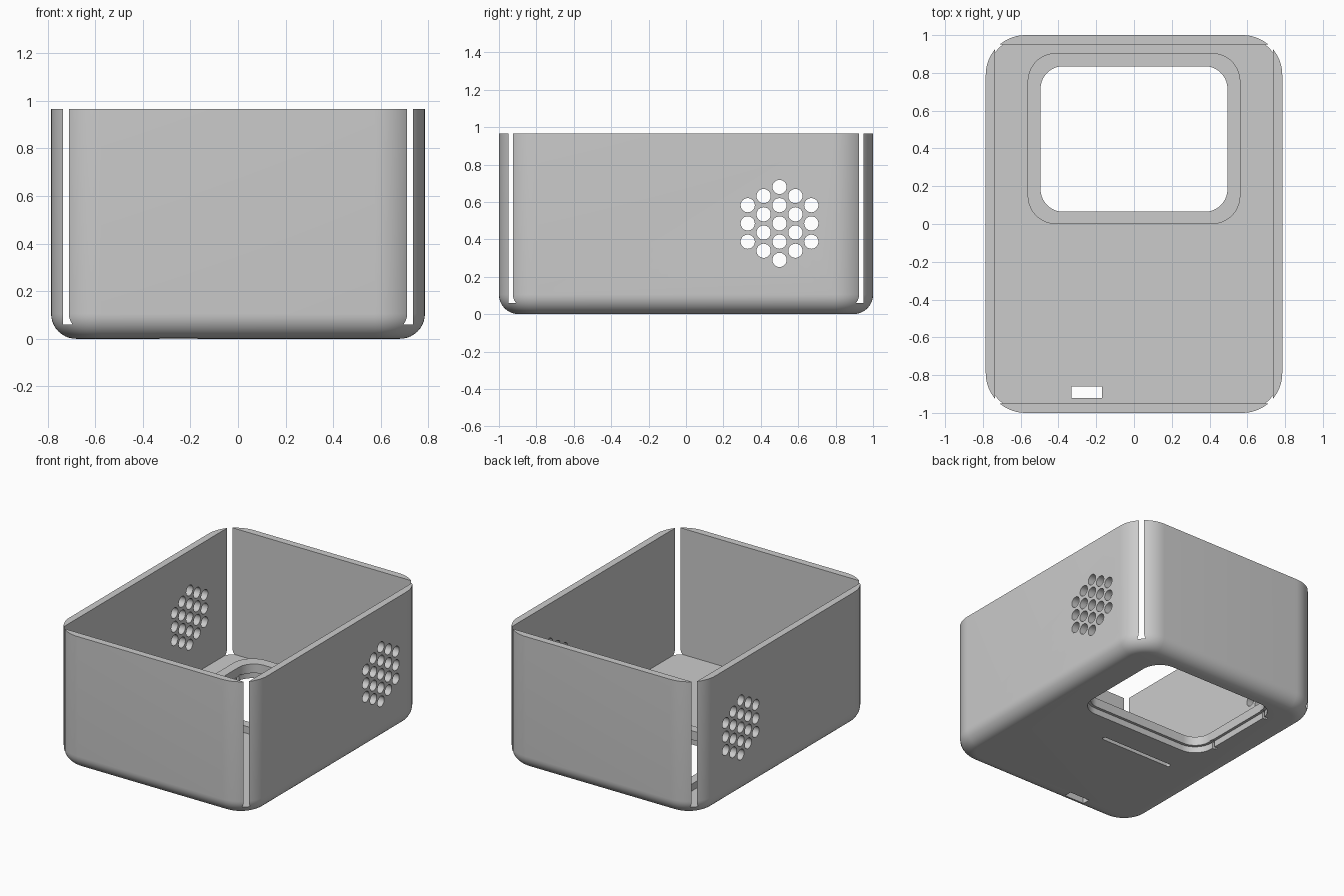
import bpy, bmesh, math

if "Cube" in bpy.data.objects:
    bpy.data.objects.remove(bpy.data.objects["Cube"])

HX, HY, H = 0.785, 1.0, 0.965      # half width, half depth, height
CORNER, FILLET = 0.21, 0.105       # plan corner radius, bottom edge radius
FLOOR = 0.06
WX, WY = 0.0, 0.45                 # window centre


def outline(cx, cy, hx, hy, r, n=14):
    pts = []
    for k, (sx, sy) in enumerate([(1, 1), (-1, 1), (-1, -1), (1, -1)]):
        for i in range(n + 1):
            a = math.pi / 2 * (k + i / n)
            pts.append((cx + sx * (hx - r) + r * math.cos(a),
                        cy + sy * (hy - r) + r * math.sin(a)))
    return pts


def loft(name, layers):
    """Closed solid through a stack of (outline, z) layers."""
    bm = bmesh.new()
    rings = [[bm.verts.new((x, y, z)) for x, y in pts] for pts, z in layers]
    for lo, hi in zip(rings, rings[1:]):
        for i in range(len(lo)):
            j = (i + 1) % len(lo)
            bm.faces.new((lo[i], lo[j], hi[j], hi[i]))
    bm.faces.new(rings[0][::-1])
    bm.faces.new(rings[-1])
    return finish(name, bm)


def finish(name, bm):
    bmesh.ops.recalc_face_normals(bm, faces=bm.faces)
    mesh = bpy.data.meshes.new(name)
    bm.to_mesh(mesh)
    bm.free()
    ob = bpy.data.objects.new(name, mesh)
    bpy.context.collection.objects.link(ob)
    return ob


def prism(name, cx, cy, hx, hy, r, z0, z1):
    pts = outline(cx, cy, hx, hy, r)
    return loft(name, [(pts, z0), (pts, z1)])


def box(name, x0, x1, y0, y1, z0, z1):
    pts = [(x0, y0), (x1, y0), (x1, y1), (x0, y1)]
    return loft(name, [(pts, z0), (pts, z1)])


def cut(target, cutter):
    mod = target.modifiers.new("cut", 'BOOLEAN')
    mod.operation, mod.solver, mod.object = 'DIFFERENCE', 'EXACT', cutter
    bpy.context.view_layer.objects.active = target
    bpy.ops.object.modifier_apply(modifier=mod.name)
    bpy.data.objects.remove(cutter, do_unlink=True)


# Outer shell with a rounded bottom edge
layers = []
for i in range(11):
    a = math.pi / 2 * i / 10
    d = FILLET * (1 - math.sin(a))
    layers.append((outline(0, 0, HX - d, HY - d, CORNER - d),
                   FILLET * (1 - math.cos(a))))
layers.append((outline(0, 0, HX, HY, CORNER), H))
case = loft("case", layers)

# Square cavity: its sharp corners break through the round ones as slots
cut(case, box("cavity", -HX + 0.05, HX - 0.05, -HY + 0.05, HY - 0.05, FLOOR, 1.2))

# Window with a shallow outside seat and two notches on its left edge
cut(case, prism("window", WX, WY, 0.495, 0.385, 0.12, -0.1, 0.3))
cut(case, prism("seat", WX, WY, 0.515, 0.405, 0.14, -0.1, 0.045))
for y in (0.21, 0.73):
    cut(case, box("notch", -0.54, -0.45, y - 0.012, y + 0.012, -0.1, 0.05))

# Cable opening and blind groove in the underside
cut(case, box("cable_hole", -0.33, -0.17, -0.92, -0.86, -0.1, 0.2))
cut(case, prism("groove", -0.16, -0.165, 0.29, 0.015, 0.0149, -0.1, 0.03))

# Speaker grilles: hexagonal pattern through both sides
bm = bmesh.new()
for col in range(-2, 3):
    count = 5 - abs(col)
    for k in range(count):
        y = 0.5 + col * 0.085
        z = 0.485 + (k - (count - 1) / 2) * 0.0975
        rings = [[bm.verts.new((x, y + 0.038 * math.cos(2 * math.pi * i / 24),
                                z + 0.038 * math.sin(2 * math.pi * i / 24)))
                  for i in range(24)] for x in (-1, 1)]
        for i in range(24):
            j = (i + 1) % 24
            bm.faces.new((rings[0][i], rings[0][j], rings[1][j], rings[1][i]))
        bm.faces.new(rings[0][::-1])
        bm.faces.new(rings[1])
cut(case, finish("grille_holes", bm))

# Raised rim around the window on the inside floor
rim = prism("window_rim", WX, 0.4525, 0.563, 0.4525, 0.15, FLOOR, 0.11)
cut(rim, prism("rim_hole", WX, WY, 0.495, 0.385, 0.12, 0, 0.3))

for ob in (case, rim):
    bpy.ops.object.select_all(action='DESELECT')
    ob.select_set(True)
    bpy.context.view_layer.objects.active = ob
    bpy.ops.object.shade_smooth_by_angle(angle=math.radians(30))
